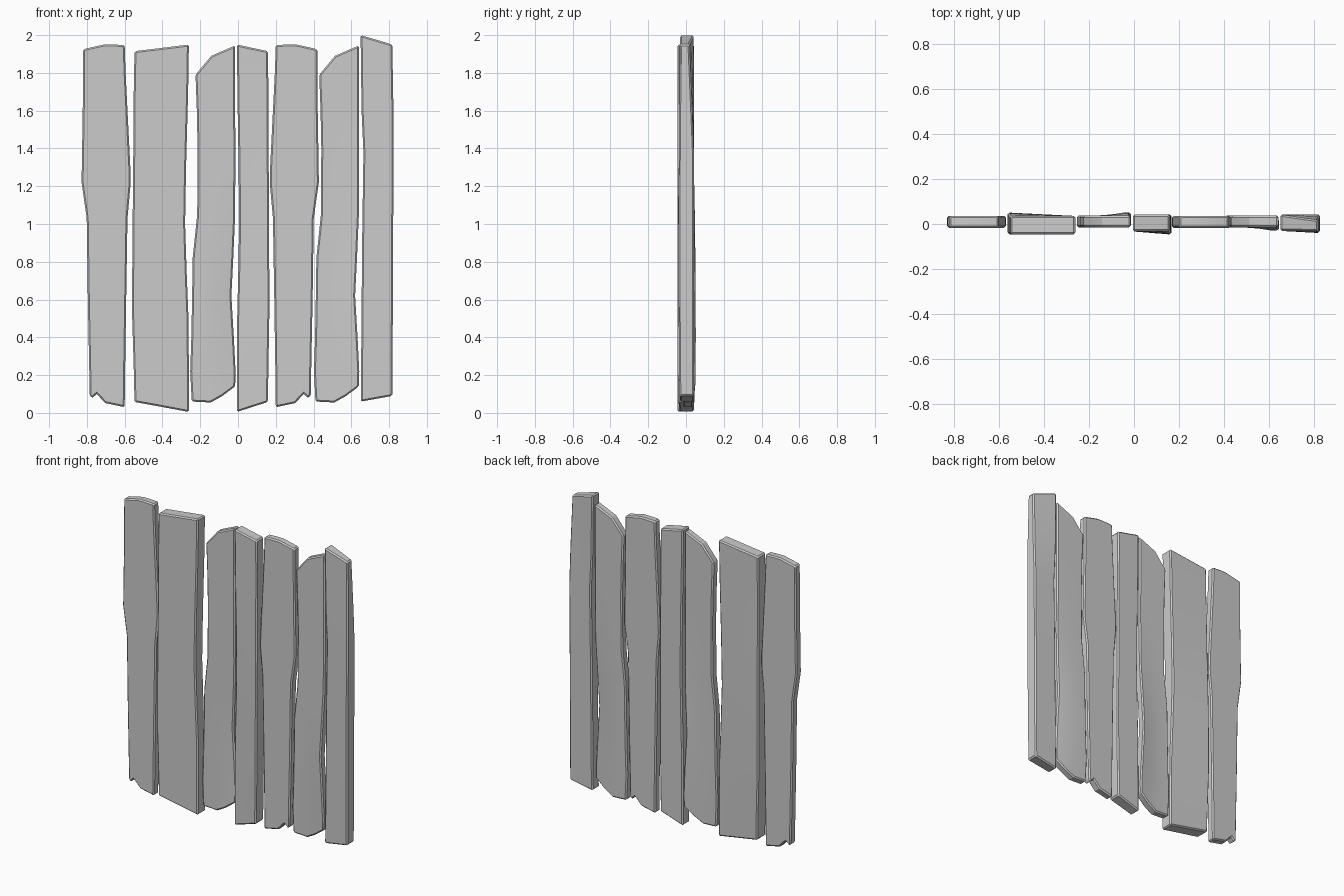
import bpy, bmesh, math

if "Cube" in bpy.data.objects:
    bpy.data.objects.remove(bpy.data.objects["Cube"])


def bell(z, mid, width):
    return max(0.0, 1 - ((z - mid) / width) ** 2)


def plank(name, bottom, rows, top, front, back, cx, sx=1, cy=0, sy=1):
    """Loft a board from its bottom edge, through (z, left, right) rows, to its top edge."""
    k = len(bottom)
    grid = [bottom]
    for z, xl, xr in rows:
        grid.append([(xl + (xr - xl) * i / (k - 1), z) for i in range(k)])
    grid.append(top)
    n = len(grid)
    bm = bmesh.new()
    sides = []
    for depth in (front, back):
        sides.append([[bm.verts.new((cx + sx * x, cy + sy * depth(i / (k - 1), z), z))
                       for i, (x, z) in enumerate(row)] for row in grid])
    f, b = sides
    for s in sides:
        for j in range(n - 1):
            for i in range(k - 1):
                bm.faces.new((s[j][i], s[j][i + 1], s[j + 1][i + 1], s[j + 1][i]))
    # rim joining front and back
    loop = ([(0, i) for i in range(k)] + [(j, k - 1) for j in range(1, n)]
            + [(n - 1, i) for i in range(k - 2, -1, -1)] + [(j, 0) for j in range(n - 2, 0, -1)])
    hard = []
    for (j, i), (q, p) in zip(loop, loop[1:] + loop[:1]):
        bm.faces.new((f[j][i], f[q][p], b[q][p], b[j][i]))
        hard += [bm.edges.get((s[j][i], s[q][p])) for s in sides]
    hard += [bm.edges.get((f[j][i], b[j][i])) for j in (0, n - 1) for i in (0, k - 1)]
    bmesh.ops.recalc_face_normals(bm, faces=bm.faces)
    bmesh.ops.bevel(bm, geom=hard, offset=0.008, offset_type='OFFSET', segments=1,
                    profile=0.5, affect='EDGES', clamp_overlap=False)
    bmesh.ops.recalc_face_normals(bm, faces=bm.faces)
    me = bpy.data.meshes.new(name)
    bm.to_mesh(me)
    bm.free()
    ob = bpy.data.objects.new(name, me)
    bpy.context.collection.objects.link(ob)
    bpy.ops.object.select_all(action='DESELECT')
    ob.select_set(True)
    bpy.context.view_layer.objects.active = ob
    bpy.ops.object.shade_smooth_by_angle(angle=math.radians(25))


# board with a chipped bottom
chipped = dict(
    bottom=[(-.075, .09), (-.06, .08), (-.038, .10), (.007, .052), (.11, .03)],
    rows=[(.2, -.077, .112), (.6, -.085, .118), (1.03, -.091, .125), (1.22, -.118, .142),
          (1.3, -.117, .14), (1.6, -.112, .125), (1.8, -.111, .115)],
    top=[(-.11, 1.925), (-.055, 1.938), (0, 1.95), (.055, 1.95), (.11, 1.947)],
    front=lambda u, z: -.017, back=lambda u, z: .036)
plank("chipped_plank_left", cx=-.71, **chipped)
plank("chipped_plank_right", cx=.31, sx=-1, **chipped)

# wide board with sloping ends
slanted = dict(
    bottom=[(-.138, .058), (.004, .032), (.15, .005)],
    rows=[(.2, -.141, .15), (.5, -.15, .148), (.75, -.15, .138), (1.0, -.148, .13),
          (1.3, -.145, .135), (1.7, -.142, .146)],
    top=[(-.138, 1.915), (.004, 1.932), (.15, 1.95)],
    front=lambda u, z: -.046,
    back=lambda u, z: .036 + .015 * (1 - u) * bell(z, .6, .9))
plank("slanted_plank_wide", cx=-.41, **slanted)
plank("slanted_plank_narrow", cx=.08, sx=-.57, sy=-.92, **slanted)

# board with a rounded top corner, bowed at its lower edge
rounded = dict(
    bottom=[(-.115, .06), (-.015, .055), (.045, .088), (.115, .14)],
    rows=[(.22, -.123, .117), (.4, -.117, .108), (.62, -.113, .095), (.82, -.11, .105),
          (1.05, -.086, .115), (1.4, -.084, .116), (1.6, -.088, .115)],
    top=[(-.095, 1.79), (-.012, 1.89), (.05, 1.917), (.115, 1.945)],
    front=lambda u, z: -.026 + .016 * max(0, 2 * u - 1) * bell(z, .45, .7),
    back=lambda u, z: .026 + .016 * max(0, 2 * u - 1) * bell(z, .45, .7))
plank("rounded_plank_middle", cx=-.13, cy=.011, **rounded)
plank("rounded_plank_right", cx=.525, cy=.011, sy=-1, **rounded)

# tallest board, thinned at its upper right back corner
plank("tall_plank", cx=.735,
      bottom=[(-.085, .06), (0, .075), (.082, .09)],
      rows=[(.4, -.082, .084), (.9, -.078, .086), (1.38, -.071, .089), (1.6, -.081, .088)],
      top=[(-.086, 2.0), (0, 1.975), (.082, 1.95)],
      front=lambda u, z: -.031 - .009 * u * bell(z, .9, 1.1),
      back=lambda u, z: .042 - .024 * u * min(1, max(0, (z - 1.38) / .57)))
